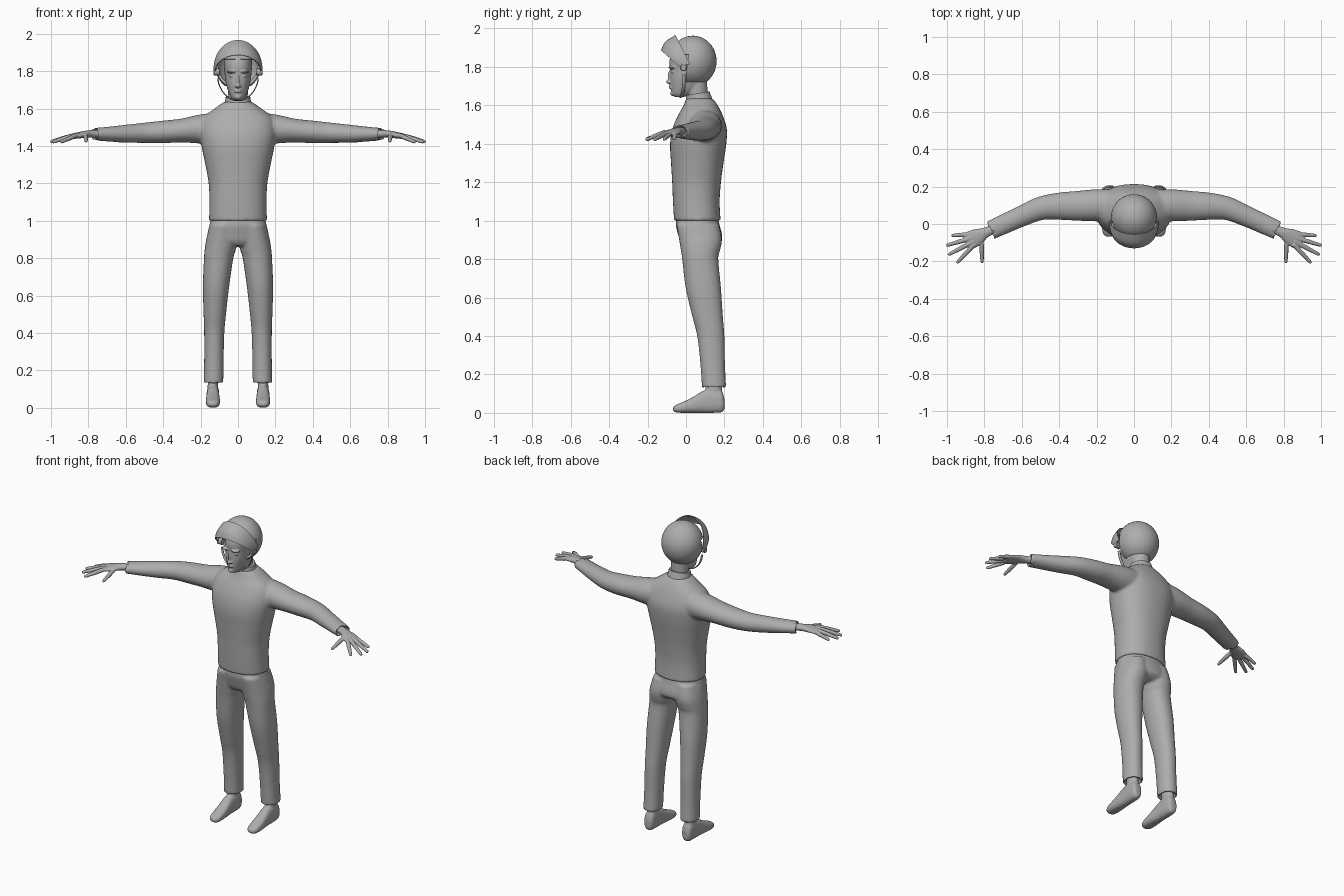
import bpy, bmesh, math
from mathutils import Vector

if "Cube" in bpy.data.objects:
    bpy.data.objects.remove(bpy.data.objects["Cube"])

grey = bpy.data.materials.new("plain_grey")
grey.diffuse_color = (0.42, 0.42, 0.42, 1)
grey.use_nodes = True
grey.node_tree.nodes["Principled BSDF"].inputs["Base Color"].default_value = grey.diffuse_color


def finish(name, bm, voxel=0, smooth=0, angle=40, thick=0):
    """Turn a bmesh into a named, shaded object with modifiers applied."""
    bmesh.ops.recalc_face_normals(bm, faces=bm.faces)
    me = bpy.data.meshes.new(name)
    bm.to_mesh(me)
    bm.free()
    me.materials.append(grey)
    ob = bpy.data.objects.new(name, me)
    bpy.context.collection.objects.link(ob)
    bpy.ops.object.select_all(action='DESELECT')
    ob.select_set(True)
    bpy.context.view_layer.objects.active = ob
    if voxel:
        m = ob.modifiers.new("fuse", 'REMESH')
        m.mode, m.voxel_size = 'VOXEL', voxel
    if smooth:
        m = ob.modifiers.new("soften", 'SMOOTH')
        m.factor, m.iterations = 0.5, smooth
    if thick:
        m = ob.modifiers.new("shell", 'SOLIDIFY')
        m.thickness, m.offset = thick, -1
    for m in list(ob.modifiers):
        bpy.ops.object.modifier_apply(modifier=m.name)
    bpy.ops.object.shade_smooth_by_angle(angle=math.radians(angle))
    return ob


def resample(rows, steps=4):
    """Catmull-Rom interpolation of parameter rows."""
    out = []
    for i in range(len(rows) - 1):
        a, b, c, d = (rows[max(i - 1, 0)], rows[i], rows[i + 1], rows[min(i + 2, len(rows) - 1)])
        for k in range(steps):
            t = k / steps
            out.append(tuple(0.5 * (2 * q + (r - p) * t + (2 * p - 5 * q + 4 * r - s) * t * t
                                    + (3 * q - p - 3 * r + s) * t ** 3)
                             for p, q, r, s in zip(a, b, c, d)))
    return out + [rows[-1]]


def loft(bm, rings, n=24, power=1.0, hollow=0, side=1):
    """Skin rings of (centre, u, v); hollow sinks the last end inwards by that depth."""
    if hollow:
        c, u, v = rings[-1]
        d = (c - rings[-2][0]).normalized()
        rings = rings + [(c, u * .8, v * .8), (c - d * hollow, u * .8, v * .8)]
    loops = []
    for c, u, v in rings:
        loop = []
        for k in range(n):
            a = 2 * math.pi * k / n
            ca, sa = math.cos(a), math.sin(a)
            p = c + u * math.copysign(abs(ca) ** power, ca) + v * math.copysign(abs(sa) ** power, sa)
            loop.append(bm.verts.new((p.x * side, p.y, p.z)))
        loops.append(loop)
    for a, b in zip(loops, loops[1:]):
        for k in range(n):
            bm.faces.new((a[k], a[(k + 1) % n], b[(k + 1) % n], b[k]))
    bm.faces.new(loops[0])
    bm.faces.new(loops[-1])


def upright(rows):
    """Rings from rows of z, x0, x1, y0, y1."""
    return [(Vector(((x0 + x1) / 2, (y0 + y1) / 2, z)), Vector(((x1 - x0) / 2, 0, 0)),
             Vector((0, (y1 - y0) / 2, 0))) for z, x0, x1, y0, y1 in resample(rows)]


def along(rows):
    """Rings along a path of x, y, z, horizontal radius, vertical radius."""
    rows = resample(rows)
    pts = [Vector(r[:3]) for r in rows]
    out = []
    for i, r in enumerate(rows):
        d = (pts[min(i + 1, len(pts) - 1)] - pts[max(i - 1, 0)]).normalized()
        u = d.cross(Vector((0, 0, 1))).normalized()
        out.append((pts[i], u * r[3], u.cross(d) * r[4]))
    return out


def sym(rows):
    return [(z, -w, w, y0, y1) for z, w, y0, y1 in rows]


def ball(bm, loc, size, seg=24):
    vs = bmesh.ops.create_uvsphere(bm, u_segments=seg, v_segments=seg // 2, radius=1)['verts']
    for v in vs:
        v.co = Vector(loc) + Vector([a * b for a, b in zip(v.co, size)])


# Pullover: torso and both sleeves fused together
bm = bmesh.new()
loft(bm, upright(sym([(1.0, .155, -.062, .18), (1.1, .153, -.068, .175), (1.2, .157, -.072, .182),
                      (1.3, .175, -.078, .195), (1.4, .195, -.083, .21), (1.48, .205, -.07, .212),
                      (1.55, .185, -.04, .19), (1.6, .125, -.012, .165), (1.635, .075, 0, .14)])),
     n=40, power=.88)
for s in (1, -1):
    loft(bm, along([(.1, .1, 1.495, .085, .085), (.2, .1, 1.49, .086, .078), (.3, .097, 1.482, .08, .064),
                    (.4, .095, 1.475, .073, .06), (.5, .083, 1.47, .063, .054), (.6, .042, 1.465, .056, .048),
                    (.7, -.003, 1.463, .053, .039), (.77, -.035, 1.463, .051, .033)]),
         n=28, hollow=.03, side=s)
finish("pullover", bm, voxel=.0085, smooth=5, angle=60)

# Collar, higher at the back and open on top
bm = bmesh.new()
loft(bm, [(Vector((0, y, z)), Vector((w, 0, 0)), Vector((0, d, t))) for y, z, w, d, t in
          ((.07, 1.6, .082, .075, .006), (.067, 1.63, .07, .068, .008), (.062, 1.662, .066, .06, .01))],
     n=32, hollow=.03)
finish("collar", bm)

# Trousers: hips and both legs fused together
bm = bmesh.new()
loft(bm, upright(sym([(1.03, .14, -.045, .165), (.98, .152, -.053, .174), (.93, .163, -.042, .187),
                      (.89, .15, -.03, .185), (.865, .08, -.01, .15)])), n=36, power=.9)
for s in (1, -1):
    loft(bm, upright([(.98, .005, .15, -.05, .172), (.9, .003, .17, -.036, .187), (.84, .013, .179, -.026, .176),
                      (.8, .025, .182, -.02, .168), (.65, .047, .188, -.002, .182), (.5, .064, .184, .033, .192),
                      (.4, .073, .181, .058, .2), (.25, .077, .181, .075, .203), (.128, .078, .184, .083, .209)]),
         n=28, power=.92, hollow=.03, side=s)
finish("trousers", bm, voxel=.0085, smooth=4, angle=60)

# Hands: palm, four fingers and thumb
tips = [(.875, -.055, .975, -.062, 1.425), (.885, -.08, 1.003, -.115, 1.422),
        (.88, -.105, .993, -.165, 1.42), (.868, -.125, .947, -.208, 1.42), (.815, -.1, .812, -.208, 1.425)]
for s, label in ((1, "left"), (-1, "right")):
    bm = bmesh.new()
    loft(bm, along([(.735, -.02, 1.464, .026, .022), (.79, -.044, 1.464, .027, .02), (.83, -.065, 1.46, .042, .018),
                    (.87, -.084, 1.453, .048, .015), (.893, -.094, 1.448, .038, .01)]), side=s)
    for x0, y0, x1, y1, z1 in tips:
        rows = [(x0 + (x1 - x0) * t, y0 + (y1 - y0) * t, 1.455 + (z1 - 1.455) * t, r, r)
                for t, r in ((-.2, .011), (.3, .0125), (.7, .0105), (.93, .009), (1, .006))]
        loft(bm, along(rows), n=12, side=s)
    finish(label + "_hand", bm, voxel=.0035, smooth=2, angle=60)

# Feet: long body with an ankle
for s, label in ((1, "left"), (-1, "right")):
    bm = bmesh.new()
    rows = [(.2, .018, .02, .07), (.185, .031, .003, .115), (.14, .034, 0, .125), (.09, .034, 0, .115),
            (.04, .037, 0, .085), (0, .038, 0, .064), (-.04, .035, .001, .047), (-.058, .026, .005, .038),
            (-.068, .012, .012, .028)]
    loft(bm, [(Vector((.134, y, (z0 + z1) / 2)), Vector((w, 0, 0)), Vector((0, 0, (z1 - z0) / 2)))
              for y, w, z0, z1 in resample(rows)], power=.8, side=s)
    loft(bm, upright([(.05, .104, .164, .1, .188), (.12, .106, .162, .1, .188), (.2, .106, .162, .105, .185)]), side=s)
    finish(label + "_foot", bm, voxel=.006, smooth=3, angle=60)

# Head: skull, neck, brow, nose and lips
bm = bmesh.new()
loft(bm, upright(sym([(1.643, .022, -.058, -.01), (1.66, .038, -.073, .03), (1.7, .055, -.08, .09),
                      (1.74, .066, -.083, .115), (1.78, .071, -.082, .13), (1.83, .075, -.086, .135),
                      (1.88, .072, -.07, .13), (1.92, .045, -.03, .09)])), n=32, power=.9)
loft(bm, upright(sym([(1.6, .052, .01, .115), (1.66, .052, .008, .112), (1.73, .055, 0, .11)])))
ball(bm, (0, -.083, 1.722), (.014, .021, .012))
ball(bm, (0, -.08, 1.75), (.009, .016, .035))
ball(bm, (0, -.08, 1.69), (.022, .009, .005))
ball(bm, (0, -.08, 1.7), (.02, .009, .004))
ball(bm, (0, -.07, 1.662), (.018, .012, .014))
for s in (1, -1):
    ball(bm, (s * .033, -.073, 1.797), (.027, .02, .008))
    ball(bm, (s * .033, -.068, 1.775), (.015, .011, .007))
    ball(bm, (s * .01, -.08, 1.719), (.009, .01, .008))
finish("head", bm, voxel=.004, smooth=3, angle=60)

# Helmet shell with a face opening and trimmed bottom
bm = bmesh.new()
ball(bm, (0, .036, 1.83), (.123, .123, .132), seg=48)
opening = Vector((0, 1, -.15))
for co, no in (((0, 0, 1.72), (0, 0, 1)), ((0, 0, 1.865), (0, 0, 1)), ((0, .005, 1.8), opening)):
    bmesh.ops.bisect_plane(bm, geom=bm.verts[:] + bm.edges[:] + bm.faces[:], plane_co=co, plane_no=no)
gone = []
for f in bm.faces:
    c = f.calc_center_median()
    if c.z < 1.72 or (c.z < 1.865 and (c - Vector((0, .005, 1.8))).dot(opening) < 0):
        gone.append(f)
bmesh.ops.delete(bm, geom=gone, context='FACES')
finish("helmet", bm, thick=.014)

# Raised visor: strip between arcs hinged at the temples
bm = bmesh.new()
arcs = resample([(.13, .02, 1.815, -.055, 1.966), (.131, -.008, 1.808, -.108, 1.93),
                 (.122, -.034, 1.8, -.13, 1.886)])
grid = []
for w, ys, zs, yc, zc in arcs:
    grid.append([])
    for k in range(33):
        t = math.pi * (k / 32 - .5)
        m = math.cos(t)
        grid[-1].append(bm.verts.new((w * math.sin(t), ys + (yc - ys) * m, zs + (zc - zs) * m)))
for a, b in zip(grid, grid[1:]):
    for k in range(32):
        bm.faces.new((a[k], a[k + 1], b[k + 1], b[k]))
finish("visor", bm, thick=.005)

# Visor hinges and chin strap
bm = bmesh.new()
for s in (1, -1):
    loft(bm, [(Vector((s * x, -.013, 1.795)), Vector((0, r, 0)), Vector((0, 0, r)))
              for x, r in ((.1, .018), (.128, .018), (.132, .014))], n=20)
finish("visor_hinges", bm, angle=30)
bm = bmesh.new()
path = [(.108, 1.76), (.1, 1.725), (.078, 1.685), (.04, 1.652), (0, 1.642)]
path += [(-x, z) for x, z in path[-2::-1]]
loft(bm, along([(x, -.008 - .02 * (1 - abs(x) / .11), z, .009, .003) for x, z in path]), n=10)
finish("chin_strap", bm)
